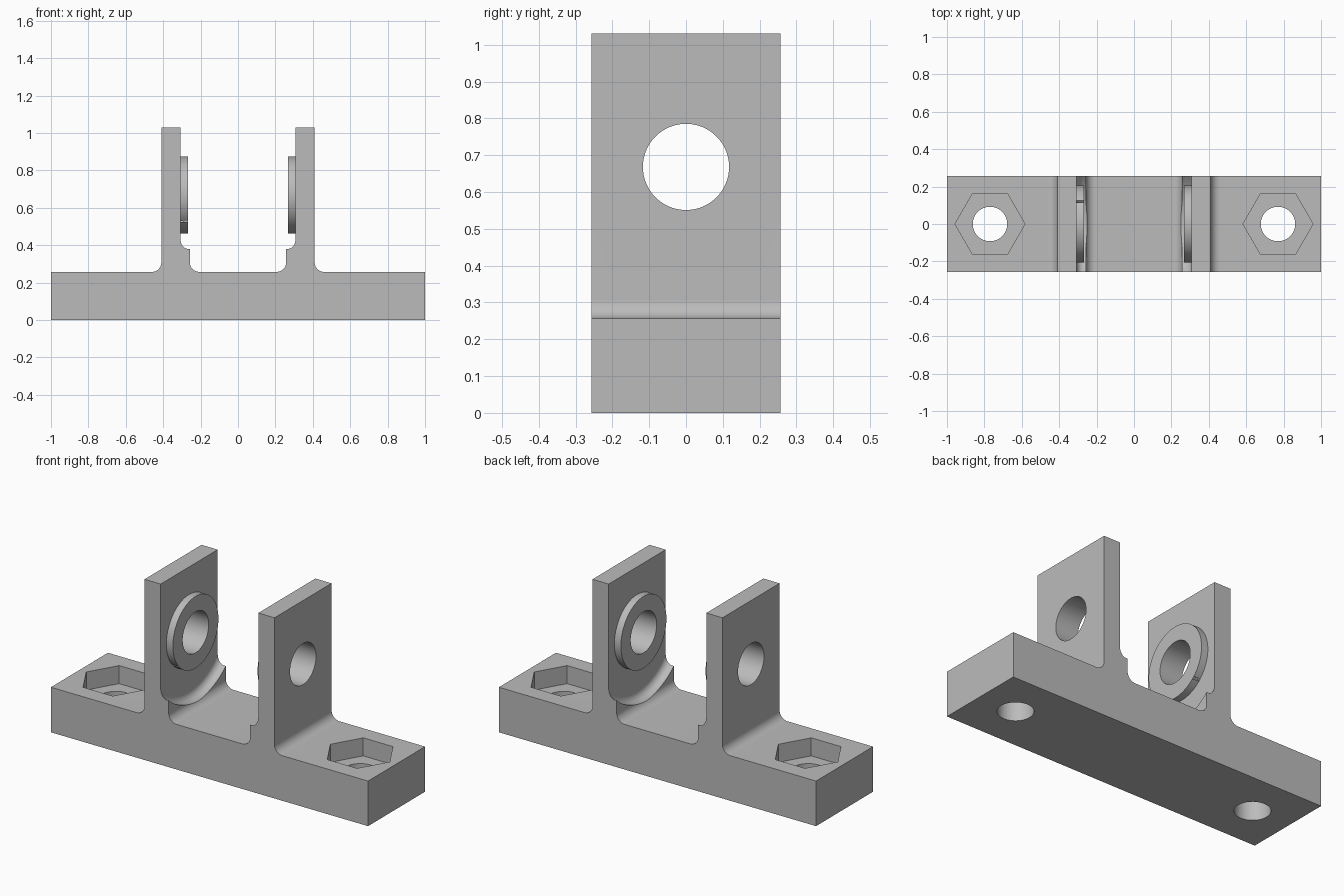
import bpy, bmesh
from math import pi, sin, cos
from mathutils import Matrix, Vector

cube = bpy.data.objects.get("Cube")
if cube:
    bpy.data.objects.remove(cube, do_unlink=True)

# Overall dimensions
HALF_DEPTH, BASE_TOP, TOP = 0.257, 0.257, 1.03
PAD_X, INNER_X, OUTER_X = 0.257, 0.308, 0.41
FILLET, BORE_Z, HOLE_X = 0.05, 0.668, 0.77

grey = bpy.data.materials.new("plain grey")
grey.use_nodes = True
colour = (0.5, 0.5, 0.5, 1)
grey.diffuse_color = colour
grey.node_tree.nodes["Principled BSDF"].inputs["Base Color"].default_value = colour


def make_object(name, bm):
    bmesh.ops.recalc_face_normals(bm, faces=bm.faces)
    mesh = bpy.data.meshes.new(name)
    bm.to_mesh(mesh)
    bm.free()
    mesh.materials.append(grey)
    obj = bpy.data.objects.new(name, mesh)
    bpy.context.collection.objects.link(obj)
    return obj


def arc(cx, cz, radius, start, end, steps=10):
    """Points along a circular arc, angles in units of pi."""
    angles = [pi * (start + (end - start) * i / steps) for i in range(steps + 1)]
    return [(cx + radius * cos(a), cz + radius * sin(a)) for a in angles]


def cylinder(name, axis, centre, radius, length, sides=96):
    bm = bmesh.new()
    bmesh.ops.create_cone(bm, cap_ends=True, segments=sides,
                          radius1=radius, radius2=radius, depth=length)
    turn = Matrix.Rotation(pi / 2, 4, "Y") if axis == "X" else Matrix.Identity(4)
    if sides == 6:  # hexagon corners point along x
        corner = max(bm.verts, key=lambda v: v.co.x).co
        if abs(corner.y) > 0.01:
            turn = Matrix.Rotation(pi / 6, 4, "Z")
    bm.transform(Matrix.Translation(centre) @ turn)
    return make_object(name, bm)


def scoop(name, side):
    """Round cutter with a rolled rim that clears the face around a boss."""
    radius, roll = 0.386, 0.04
    profile = [(0.1, 0), (0.1, radius)]
    profile += arc(INNER_X - roll, radius - roll, roll, 0.5, 0)
    profile.append((INNER_X, 0))
    bm = bmesh.new()
    verts = [bm.verts.new((side * x, 0, r)) for x, r in profile]
    edges = [bm.edges.new(pair) for pair in zip(verts, verts[1:])]
    bmesh.ops.spin(bm, geom=verts + edges, cent=(0, 0, 0), axis=(1, 0, 0),
                   angle=2 * pi, steps=128, use_duplicate=False)
    bmesh.ops.remove_doubles(bm, verts=bm.verts, dist=0.0001)
    bm.transform(Matrix.Translation((0, 0, BORE_Z)))
    return make_object(name, bm)


def combine(target, tool, operation):
    mod = target.modifiers.new(tool.name, "BOOLEAN")
    mod.object, mod.operation, mod.solver = tool, operation, "EXACT"
    bpy.context.view_layer.objects.active = target
    bpy.ops.object.modifier_apply(modifier=mod.name)
    bpy.data.objects.remove(tool, do_unlink=True)


# Bracket body: half outline, mirrored and extruded through the depth
half = [(1, 0), (1, BASE_TOP)]
half += arc(OUTER_X + FILLET, BASE_TOP + FILLET, FILLET, 1.5, 1)
half += [(OUTER_X, TOP), (INNER_X, TOP), (INNER_X, BORE_Z), (PAD_X, BORE_Z)]
half += arc(PAD_X - FILLET, BASE_TOP + FILLET, FILLET, 0, -0.5)
outline = half + [(-x, z) for x, z in reversed(half)]
bm = bmesh.new()
front = bm.faces.new([bm.verts.new((x, -HALF_DEPTH, z)) for x, z in outline])
moved = bmesh.ops.extrude_face_region(bm, geom=[front])["geom"]
bmesh.ops.translate(bm, vec=Vector((0, 2 * HALF_DEPTH, 0)),
                    verts=[v for v in moved if isinstance(v, bmesh.types.BMVert)])
bracket = make_object("clevis_bracket", bm)

for side in (-1, 1):
    # Rounded relief, then the raised boss on the inner face
    combine(bracket, scoop("scoop_cutter", side), "DIFFERENCE")
    boss = cylinder("boss", "X", (side * 0.3035, 0, BORE_Z), 0.205, 0.073)
    combine(bracket, boss, "UNION")
    # Bolt hole with a hexagonal nut pocket
    hole = cylinder("bolt_hole", "Z", (side * HOLE_X, 0, 0.1), 0.092, 0.6)
    combine(bracket, hole, "DIFFERENCE")
    pocket = cylinder("nut_pocket", "Z", (side * HOLE_X, 0, 0.254), 0.187, 0.2, 6)
    combine(bracket, pocket, "DIFFERENCE")

# Pin bore through both uprights
combine(bracket, cylinder("pin_bore", "X", (0, 0, BORE_Z), 0.117, 1.2), "DIFFERENCE")

# Smooth fillets and bores, crisp edges elsewhere
bpy.ops.object.select_all(action="DESELECT")
bracket.select_set(True)
bpy.context.view_layer.objects.active = bracket
bpy.ops.object.shade_smooth_by_angle(angle=pi / 6)
weighted = bracket.modifiers.new("flat_face_normals", "WEIGHTED_NORMAL")
weighted.keep_sharp = True
